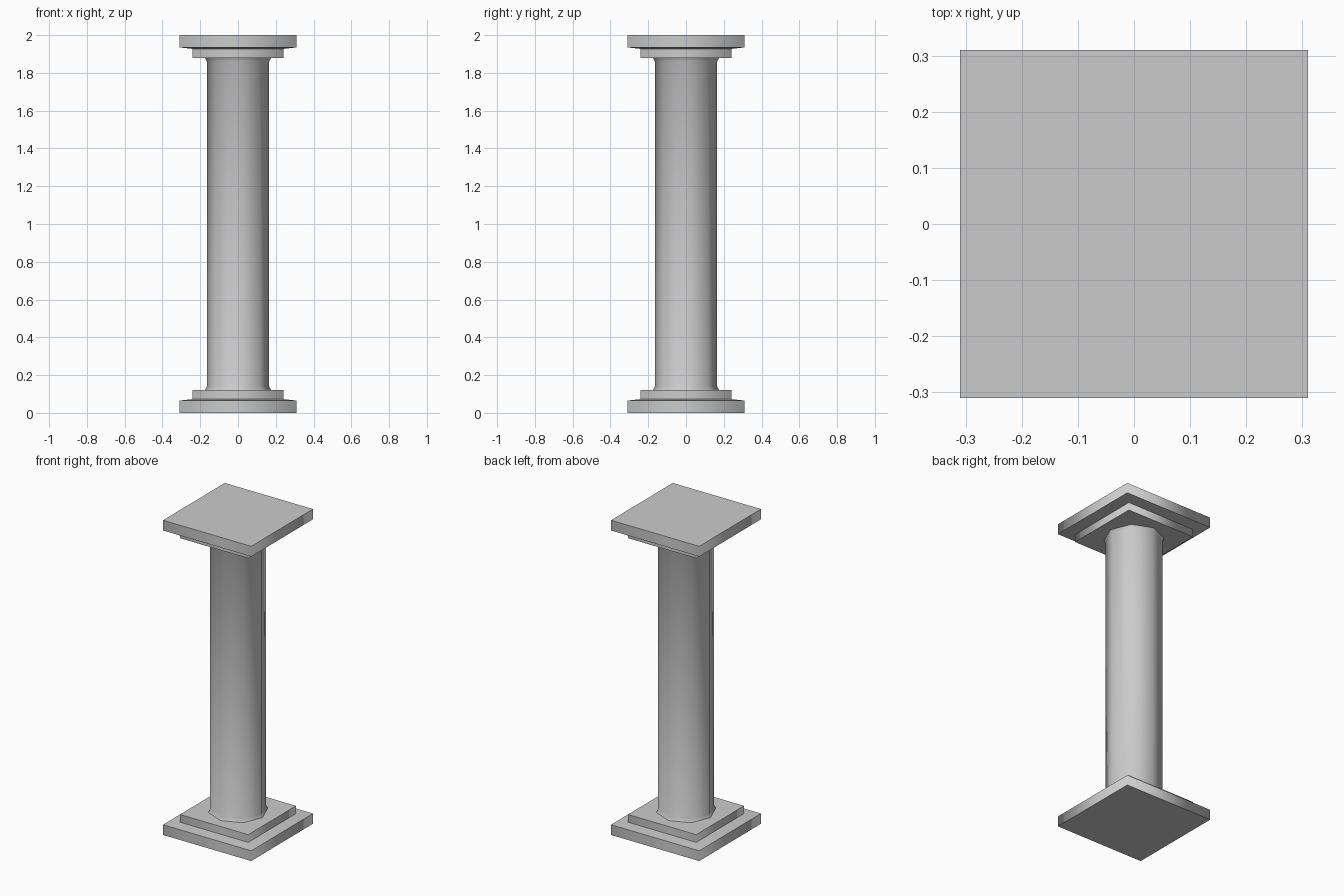
import bpy
import bmesh
from math import cos, sin, pi

cube = bpy.data.objects.get("Cube")
if cube:
    bpy.data.objects.remove(cube, do_unlink=True)

stone = bpy.data.materials.new("grey_stone")
stone.use_nodes = True
colour = (0.6, 0.6, 0.6, 1)
stone.diffuse_color = colour
stone.node_tree.nodes["Principled BSDF"].inputs["Base Color"].default_value = colour


def stack(name, sides, profile, turn=0.0, flip=False, sharp_rings=True):
    """Loft regular polygon rings through (radius, height) pairs and cap both ends."""
    bm = bmesh.new()
    rings = []
    for radius, z in profile:
        z = 2 - z if flip else z
        angles = [turn + 2 * pi * i / sides for i in range(sides)]
        rings.append([bm.verts.new((radius * cos(a), radius * sin(a), z)) for a in angles])
    for low, high in zip(rings, rings[1:]):
        for i in range(sides):
            j = (i + 1) % sides
            bm.faces.new((low[i], low[j], high[j], high[i]))
    caps = [bm.faces.new(rings[0]), bm.faces.new(rings[-1])]
    bmesh.ops.recalc_face_normals(bm, faces=bm.faces)
    for face in bm.faces:
        face.smooth = True
    # Upright corners stay soft, level edges stay crisp
    for edge in bm.edges:
        a, b = edge.verts
        level = abs(a.co.z - b.co.z) < 1e-5
        on_cap = any(f in caps for f in edge.link_faces)
        edge.smooth = not (level and (sharp_rings or on_cap))
    mesh = bpy.data.meshes.new(name)
    bm.to_mesh(mesh)
    bm.free()
    mesh.materials.append(stone)
    obj = bpy.data.objects.new(name, mesh)
    bpy.context.collection.objects.link(obj)
    return obj


diag = 2 ** 0.5
slab = [(0.31 * diag, 0), (0.31 * diag, 0.065), (0.24 * diag, 0.073)]
step = [(0.24 * diag, 0.073), (0.24 * diag, 0.122)]

# Square slab and step at each end, mirrored in height
for end, flip in (("base", False), ("capital", True)):
    stack(end + "_slab", 4, slab, pi / 4, flip)
    stack(end + "_step", 4, step, pi / 4, flip)

# Eight-sided shaft with a small flare at each end
flare = [(0.174, 0.122), (0.164, 0.142)]
shaft = flare + [(r, 2 - z) for r, z in reversed(flare)]
stack("shaft", 8, shaft, sharp_rings=False)
